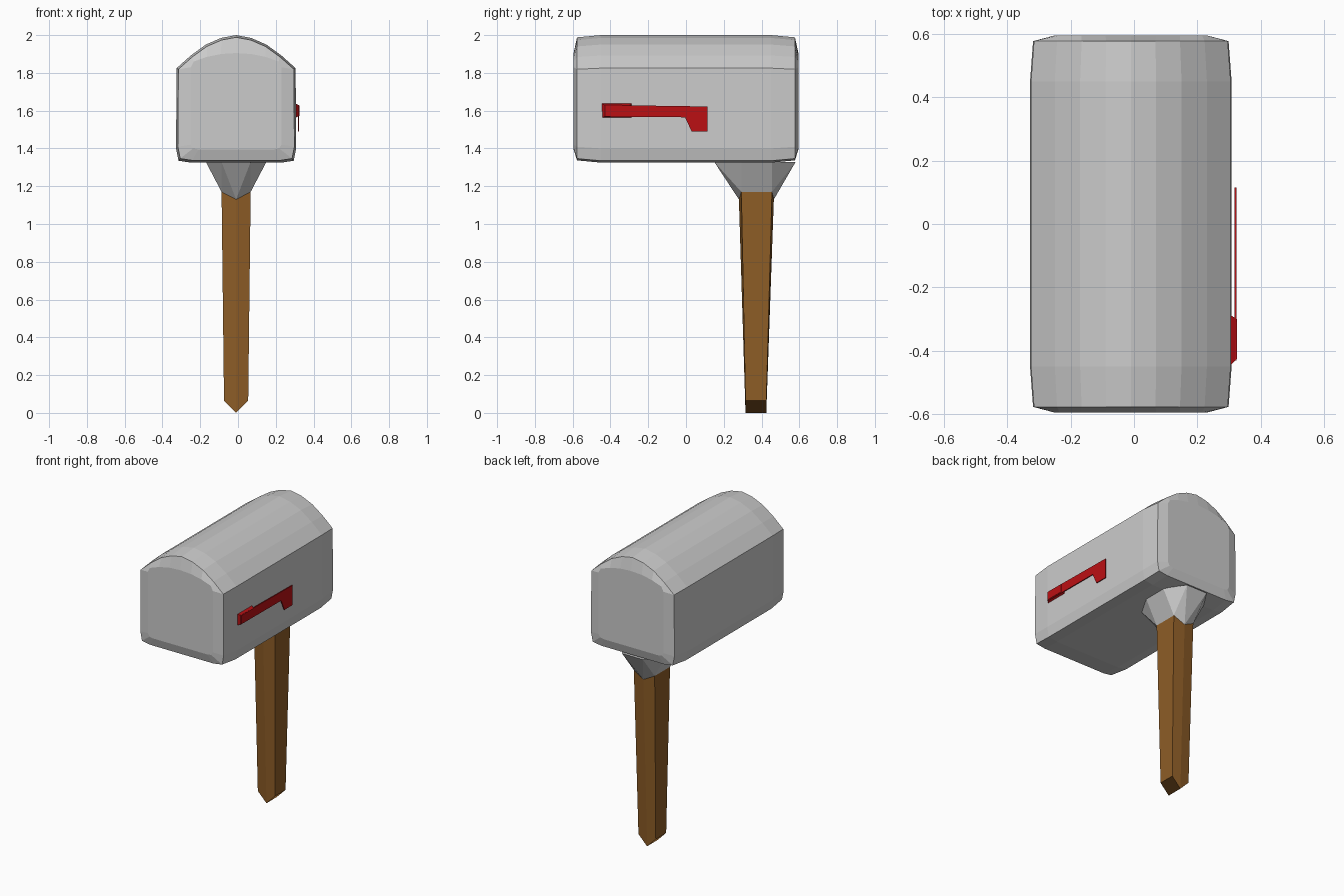
import bpy, bmesh

if "Cube" in bpy.data.objects:
    bpy.data.objects.remove(bpy.data.objects["Cube"])

CX = -0.01  # centre line of the box and post


def material(name, rgb):
    m = bpy.data.materials.new(name)
    m.diffuse_color = (*rgb, 1)
    m.use_nodes = True
    m.node_tree.nodes["Principled BSDF"].inputs["Base Color"].default_value = m.diffuse_color
    return m


def loft(name, rings, mat=None, extra=None):
    """Skin a list of equal-length rings and cap both ends."""
    bm = bmesh.new()
    vs = [[bm.verts.new(p) for p in r] for r in rings]
    n = len(rings[0])
    for a, b in zip(vs, vs[1:]):
        for i in range(n):
            j = (i + 1) % n
            bm.faces.new((a[i], a[j], b[j], b[i]))
    bm.faces.new(vs[0])
    bm.faces.new(vs[-1])
    return finish(name, bm, mat)


def finish(name, bm, mat=None):
    bmesh.ops.recalc_face_normals(bm, faces=bm.faces)
    me = bpy.data.meshes.new(name)
    bm.to_mesh(me)
    bm.free()
    ob = bpy.data.objects.new(name, me)
    bpy.context.collection.objects.link(ob)
    if mat:
        me.materials.append(mat)
    return ob


def mirrored(half):
    """Complete a half profile that starts on the centre line."""
    return half + [(-x, z) for x, z in reversed(half[1:])]


def section(profile, y, sx=1, sz=1):
    return [(CX + x * sx, y, 1.6625 + (z - 1.6625) * sz) for x, z in profile]


wood = material("wood", (0.27, 0.11, 0.02))
red = material("red", (0.5, 0.005, 0.007))

# Mailbox body: arched profile, slightly tapered, with chamfered ends
outer = mirrored([(0, 2.0), (0.08, 1.985), (0.16, 1.95), (0.24, 1.892),
                  (0.315, 1.825), (0.318, 1.40), (0.305, 1.335), (0.24, 1.325)])
inner = mirrored([(0, 1.905), (0.08, 1.90), (0.155, 1.885), (0.225, 1.86),
                  (0.24, 1.83), (0.24, 1.42), (0.228, 1.40), (0.2, 1.395)])
loft("mailbox_body", [section(inner, -0.595), section(outer, -0.577, 0.97, 0.965),
                      section(outer, -0.45), section(outer, 0.45),
                      section(outer, 0.577, 0.97, 0.965), section(inner, 0.595)])


# Post: six-sided, tapering down to a V-cut foot
def post_ring(w, y0, y1, r0, r1, z_side, z_ridge):
    return [(CX, r0, z_ridge), (CX + w, y0, z_side), (CX + w, y1, z_side),
            (CX, r1, z_ridge), (CX - w, y1, z_side), (CX - w, y0, z_side)]


collar = post_ring(0.077, 0.293, 0.455, 0.28, 0.465, 1.17, 1.13)
foot = post_ring(0.064, 0.315, 0.425, 0.315, 0.425, 0.065, 0.0)
loft("post", [foot, collar], wood)

# Bracket: post collar flaring out to an octagon under the box
bm = bmesh.new()
low = [bm.verts.new(p) for p in collar]
top = [bm.verts.new((CX + x, y, 1.328)) for x, y in
       [(-0.077, 0.15), (0.077, 0.15), (0.16, 0.293), (0.16, 0.455),
        (0.077, 0.58), (-0.077, 0.58), (-0.16, 0.455), (-0.16, 0.293)]]
f, fr, br, b, bl, fl = low
for face in [(f, top[1], top[0]), (f, fr, top[1]), (fr, top[2], top[1]),
             (fr, br, top[3], top[2]), (br, top[4], top[3]), (br, b, top[4]),
             (b, top[5], top[4]), (b, bl, top[5]), (bl, top[6], top[5]),
             (bl, fl, top[7], top[6]), (fl, top[0], top[7]), (fl, f, top[0]),
             top, low]:
    bm.faces.new(face)
finish("bracket", bm)

# Flag: thin arm with a hanging tab, on a bevelled pivot block
arm = [(-0.43, 1.568), (-0.005, 1.565), (0.03, 1.49), (0.115, 1.49),
       (0.115, 1.622), (-0.43, 1.63)]
loft("flag_arm", [[(x, y, z) for y, z in arm] for x in (0.317, 0.323)], red)


def block(x, y0, y1, z0, z1):
    return [(x, y0, z0), (x, y1, z0), (x, y1, z1), (x, y0, z1)]


loft("flag_pivot", [block(0.30, -0.45, -0.285, 1.56, 1.64),
                    block(0.325, -0.425, -0.30, 1.573, 1.627)], red)
